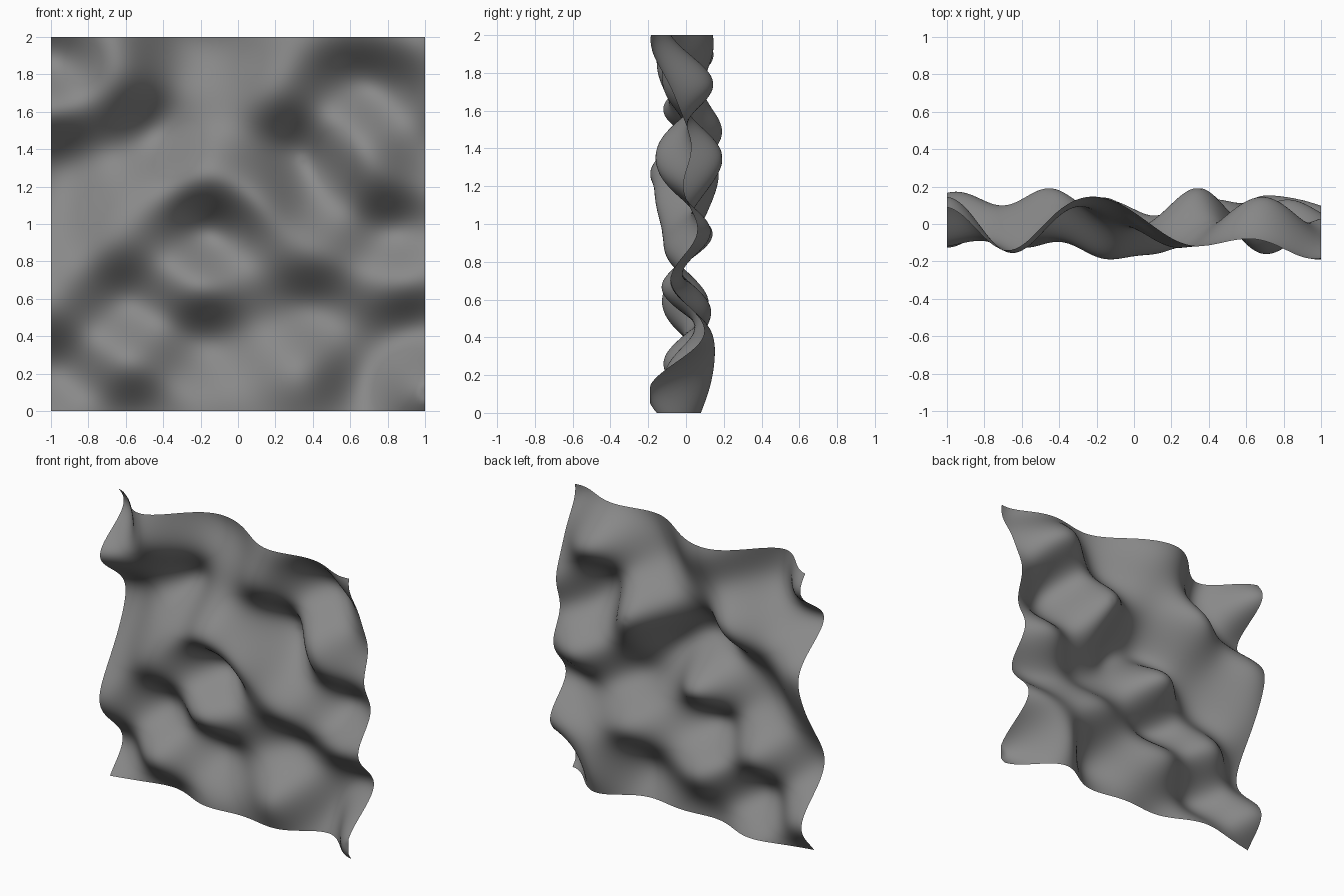
import bpy, bmesh, math

if "Cube" in bpy.data.objects:
    bpy.data.objects.remove(bpy.data.objects["Cube"])

# Crests and hollows of the cloth: (x, z, depth y), negative y comes forward
POINTS = [
    (-1, 2, .09), (-.74, 1.98, -.12), (-.97, 1.84, .12), (-.33, 1.98, .12), (-.07, 1.9, .1),
    (.33, 1.97, -.12), (.63, 2, -.08), (.95, 1.94, -.18),
    (-1, 1.66, -.1), (-.62, 1.74, -.12), (-.2, 1.62, .06), (.2, 1.67, -.1), (.62, 1.76, .13),
    (1, 1.6, -.03), (.83, 1.69, .08),
    (-.95, 1.38, .12), (-.44, 1.48, .19), (.05, 1.42, -.02), (.35, 1.37, .19), (.62, 1.48, -.1),
    (-.97, 1.06, .11), (-.46, 1.12, -.1), (-.19, 1.26, -.18), (.12, 1.12, -.16), (.42, 1.1, .05),
    (.78, 1.21, -.1), (1, 1.4, .03), (1, 1.17, -.01),
    (-.65, .87, -.1), (-.15, .96, .14), (.42, .83, -.1), (.84, .95, .13),
    (-.98, .55, -.12), (-.6, .58, .12), (-.2, .67, -.13), (.1, .72, -.02), (.4, .56, .13),
    (.9, .71, -.08),
    (-.97, .18, .13), (-.58, .26, -.12), (-.2, .4, .12), (.1, .35, .03), (.37, .22, -.1),
    (.93, .43, .12), (.69, .16, .13),
    (-1, 0, -.01), (-.55, 0, .08), (-.25, .05, -.03), (.97, .12, -.19), (1, -.08, -.08),
]
REACH = 0.25
N = 120


def bump(x, z, p):
    return math.exp(-((x - p[0]) ** 2 + (z - p[1]) ** 2) / REACH ** 2)


def solve(rows):
    """Gaussian elimination on an augmented matrix."""
    n = len(rows)
    for i in range(n):
        for j in range(i + 1, n):
            f = rows[j][i] / rows[i][i]
            rows[j] = [b - f * a for a, b in zip(rows[i], rows[j])]
    out = [0.0] * n
    for i in reversed(range(n)):
        out[i] = (rows[i][n] - sum(rows[i][k] * out[k] for k in range(i + 1, n))) / rows[i][i]
    return out


# Weights that make the smooth bumps pass through every point
weights = solve([[bump(p[0], p[1], q) + (3e-3 if p is q else 0) for q in POINTS] + [p[2]]
                 for p in POINTS])


def depth(x, z):
    y = sum(w * bump(x, z, p) for w, p in zip(weights, POINTS))
    return max(-.19, min(.19, y))


# Rippled sheet: upright grid pushed in and out
bm = bmesh.new()
bmesh.ops.create_grid(bm, x_segments=N, y_segments=N, size=1)
for v in bm.verts:
    x, z = v.co.x, v.co.y + 1
    v.co = (x, depth(x, z), z)
for f in bm.faces:
    f.smooth = True
bm.normal_update()
mesh = bpy.data.meshes.new("rippled_sheet")
bm.to_mesh(mesh)
bm.free()
sheet = bpy.data.objects.new("rippled_sheet", mesh)
bpy.context.collection.objects.link(sheet)

# Dark grey cloth
grey = bpy.data.materials.new("dark_grey")
grey.diffuse_color = (0.25, 0.25, 0.25, 1)
grey.use_nodes = True
grey.node_tree.nodes["Principled BSDF"].inputs["Base Color"].default_value = grey.diffuse_color
mesh.materials.append(grey)
